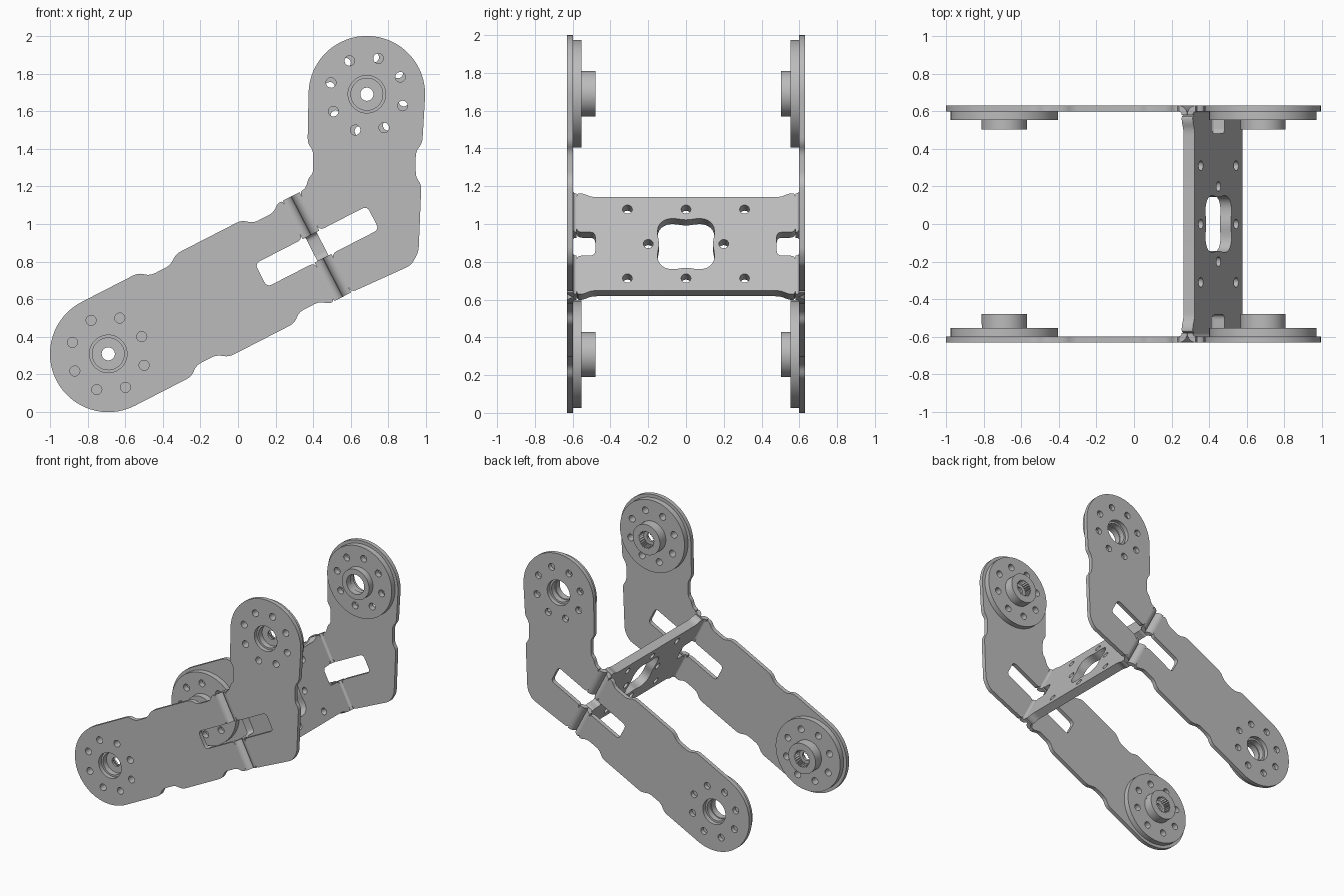
import bpy, bmesh
from math import sin, cos, pi, radians, hypot
from mathutils import Matrix, Vector

if "Cube" in bpy.data.objects:
    bpy.data.objects.remove(bpy.data.objects["Cube"])

steel = bpy.data.materials.new("grey_metal")
steel.use_nodes = True
GREY = (0.5, 0.5, 0.5, 1)
steel.diffuse_color = GREY
steel.node_tree.nodes["Principled BSDF"].inputs["Base Color"].default_value = GREY

# Bracket frame: origin at the middle of the seam, u along the long arm, v across it
TILT = radians(27.2)
ORIGIN = Vector((0.42, 0, 0.88))
U = Vector((cos(TILT), 0, sin(TILT)))
V = Vector((-sin(TILT), 0, cos(TILT)))
Y = Vector((0, 1, 0))
SHEET = 0.033      # sheet thickness
OUT = 0.63         # outer face of the side plates
BEND = 0.05        # outer bend radius
EDGE = OUT - BEND  # where the web meets its bends


def local(x, z):
    d = Vector((x, 0, z)) - ORIGIN
    return (d.dot(U), d.dot(V))


def arc(c, r, a0, a1, n):
    return [(c[0] + r * cos(radians(a0 + (a1 - a0) * i / n)),
             c[1] + r * sin(radians(a0 + (a1 - a0) * i / n))) for i in range(n + 1)]


def circle(c, r, n=32):
    return arc(c, r, 0, 360, n)[:-1]


def soften(pts, r=0.03):
    """Round the corners, except those on a bend line."""
    out = []
    for i, p in enumerate(pts):
        p = Vector(p)
        a, b = Vector(pts[i - 1]) - p, Vector(pts[(i + 1) % len(pts)]) - p
        if abs(p.x) in (BEND, EDGE) or (-a).angle(b) < radians(15):
            out.append(p)
            continue
        a = p + a.normalized() * min(r, a.length * 0.45)
        b = p + b.normalized() * min(r, b.length * 0.45)
        for k in range(5):
            t = k / 4
            out.append(a * (1 - t) ** 2 + p * 2 * t * (1 - t) + b * t * t)
    return out


def sheet(name, loops, axes, centre, thick):
    """Extrude an outline with holes; axes give the outline's two directions."""
    curve = bpy.data.curves.new(name, "CURVE")
    curve.dimensions = "2D"
    curve.fill_mode = "BOTH"
    curve.extrude = thick / 2
    for loop in loops:
        s = curve.splines.new("POLY")
        s.points.add(len(loop) - 1)
        for pt, p in zip(s.points, loop):
            pt.co = (p[0], p[1], 0, 1)
        s.use_cyclic_u = True
    tmp = bpy.data.objects.new(name + "_outline", curve)
    bpy.context.collection.objects.link(tmp)
    deps = bpy.context.evaluated_depsgraph_get()
    mesh = bpy.data.meshes.new_from_object(tmp.evaluated_get(deps))
    bpy.data.objects.remove(tmp)
    bpy.data.curves.remove(curve)
    a, b = axes
    n = a.cross(b)
    mat = Matrix((a, b, n)).transposed().to_4x4()
    mat.translation = centre
    bm = bmesh.new()
    bm.from_mesh(mesh)
    bmesh.ops.transform(bm, matrix=mat, verts=bm.verts)
    bmesh.ops.remove_doubles(bm, verts=bm.verts, dist=1e-5)
    bmesh.ops.recalc_face_normals(bm, faces=bm.faces)
    bm.to_mesh(mesh)
    bm.free()
    mesh.materials.clear()
    mesh.materials.append(steel)
    ob = bpy.data.objects.new(name, mesh)
    bpy.context.collection.objects.link(ob)
    bpy.ops.object.select_all(action="DESELECT")
    ob.select_set(True)
    bpy.context.view_layer.objects.active = ob
    bpy.ops.object.shade_smooth_by_angle(angle=radians(30))
    return ob


def bolts(c, turn=0):
    return [circle(p, 0.027, 16) for p in
            [(c[0] + 0.2 * cos(k * pi / 4 + turn), c[1] + 0.2 * sin(k * pi / 4 + turn))
             for k in range(8)]]


LOWER = local(-0.69, 0.31)
UPPER = local(0.685, 1.69)
SLOT = 0.07

# Long arm outline: one half, mirrored across its axis
half = [(-0.335, SLOT), (-BEND, SLOT), (-BEND, 0.3), (-0.082, 0.3), (-0.122, 0.266),
        (-0.245, 0.266), (-0.292, 0.308), (-0.685, 0.308), (-0.739, 0.268),
        (-0.86, 0.268), (-0.909, 0.31)]
lower_outline = half + arc((LOWER[0], 0), 0.31, 90, 270, 32) + [(u, -v) for u, v in reversed(half)]
LOWER = (LOWER[0], 0)

# Short upright arm outline
left = [(0.36, 1.19), (0.375, 1.245), (0.4, 1.27), (0.4, 1.39), (0.37, 1.43)]
right = [(0.98, 1.43), (0.945, 1.385), (0.945, 1.25), (0.975, 1.21), (0.96, 0.85), (0.92, 0.78)]
cap = arc((0.685, 1.69), 0.31, 178, -2, 32)
upper_outline = ([(0.335, SLOT), (BEND, SLOT), (BEND, 0.3)]
                 + [local(*p) for p in left + cap + right]
                 + [(BEND, -0.3), (BEND, -SLOT), (0.335, -SLOT)])

for side, sy in (("front", -1), ("back", 1)):
    def layer(name, loops, y0, y1):
        sheet(side + "_" + name, loops, (U, V), ORIGIN + Y * sy * (y0 + y1) / 2, abs(y1 - y0))

    for arm, outline, c, turn in (("lower", lower_outline, LOWER, pi / 8),
                                  ("upper", upper_outline, UPPER, 0.12)):
        # Side plate with bolt circle
        layer(arm + "_plate", [soften(outline), circle(c, 0.1)] + bolts(c), OUT - SHEET, OUT)
        # Round horn on the inner face
        spin = turn if sy > 0 else 0
        layer(arm + "_horn_disc", [circle(c, 0.285, 64), circle(c, 0.085)] + bolts(c, spin),
              0.553, OUT - SHEET)
        if sy < 0:
            # Splined hub with a screw floor
            teeth = [(c[0] + r * cos(k * pi / 24), c[1] + r * sin(k * pi / 24))
                     for k in range(48) for r in [0.058 if k % 2 else 0.07]]
            layer(arm + "_hub_floor", [circle(c, 0.12), circle(c, 0.035)], 0.535, 0.553)
            layer(arm + "_splined_hub", [circle(c, 0.12, 48), teeth], 0.478, 0.535)
        else:
            # Plain bearing hub
            layer(arm + "_bearing_hub", [circle(c, 0.12, 48), circle(c, 0.078)], 0.503, 0.553)

    # Rounded sheet bends joining plates to the web, split by the slot
    for su in (-1, 1):
        ring = arc((BEND, EDGE), BEND, 90, 180, 8) + arc((BEND, EDGE), BEND - SHEET, 180, 90, 8)
        ring = [(su * u, sy * y) for u, y in ring]
        for sv in (-1, 1):
            sheet(side + "_bend", [ring], (U, Y), ORIGIN + V * sv * (0.3 + SLOT) / 2, 0.3 - SLOT)

# Cross web: a quarter outline mirrored to four corners
quarter = [(0.48, SLOT), (EDGE, SLOT), (EDGE, 0.3), (0.545, 0.3), (0.5, 0.278)]
top = quarter + [(-y, v) for y, v in reversed(quarter)]
web = soften(top + [(-y, -v) for y, v in top])
lobed = [(r * cos(a), r * sin(a)) for a in [k * pi / 32 for k in range(64)]
         for r in [0.163 - 0.02 * cos(4 * a)]]
spots = [(y, v) for y in (-0.31, 0, 0.31) for v in (-0.205, 0.205)] + [(-0.2, 0), (0.2, 0)]
sheet("cross_web", [web, lobed] + [circle(p, 0.026, 16) for p in spots], (Y, V),
      ORIGIN, 2 * SHEET)
